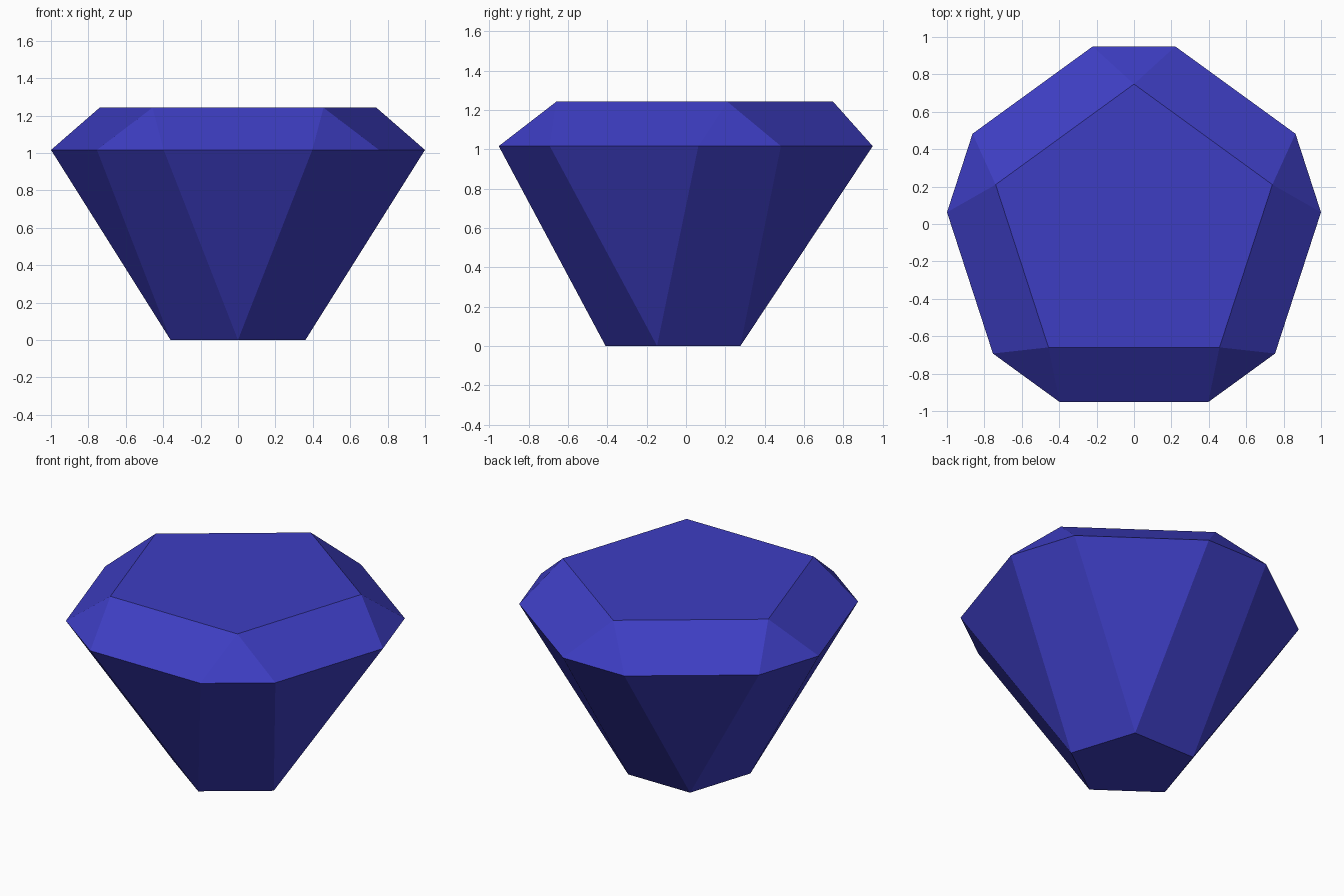
import bpy, bmesh, math

if "Cube" in bpy.data.objects:
    bpy.data.objects.remove(bpy.data.objects["Cube"])

CENTRE_Y = -0.03
STEP = 72          # five-fold symmetry
HALF = 12.7        # half angle of each short girdle edge


def ring_point(bm, radius, degrees, z):
    """Vertex at a clockwise angle measured from the back (+y)."""
    a = math.radians(degrees)
    return bm.verts.new((radius * math.sin(a), CENTRE_Y + radius * math.cos(a), z))


bm = bmesh.new()

# Rings: flat top, ten-sided girdle (pairs of corners), flat bottom turned by 36 degrees
table = [ring_point(bm, 0.778, STEP * i, 1.242) for i in range(5)]
left = [ring_point(bm, 1.004, STEP * i - HALF, 1.016) for i in range(5)]
right = [ring_point(bm, 1.004, STEP * i + HALF, 1.016) for i in range(5)]
base = [ring_point(bm, 0.379, STEP * i + 36, 0.0) for i in range(5)]

# Top and bottom facets
bm.faces.new(table)
bm.faces.new(base)

for i in range(5):
    j = (i + 1) % 5
    # Crown facets
    bm.faces.new((table[i], left[i], right[i]))
    bm.faces.new((table[i], right[i], left[j], table[j]))
    # Lower facets
    bm.faces.new((right[i], left[j], base[i]))
    bm.faces.new((left[i], right[i], base[i], base[i - 1]))

bmesh.ops.recalc_face_normals(bm, faces=bm.faces)
mesh = bpy.data.meshes.new("gemstone")
bm.to_mesh(mesh)
bm.free()

# Deep blue, flat shaded
blue = bpy.data.materials.new("deep_blue")
blue.diffuse_color = (0.047, 0.047, 0.54, 1.0)
blue.use_nodes = True
blue.node_tree.nodes["Principled BSDF"].inputs["Base Color"].default_value = blue.diffuse_color
mesh.materials.append(blue)

gem = bpy.data.objects.new("gemstone", mesh)
bpy.context.collection.objects.link(gem)
